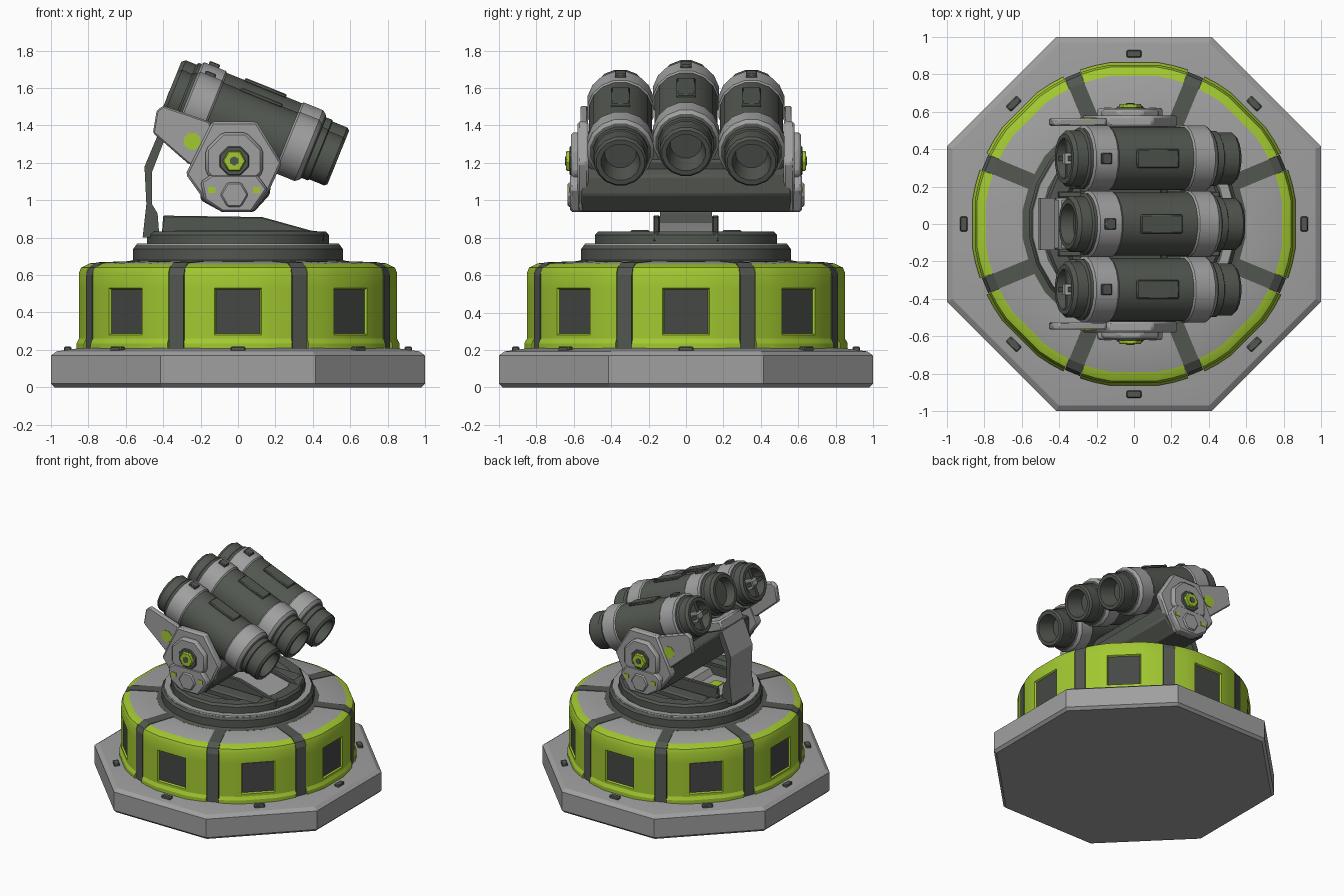
import bpy, bmesh, math
from mathutils import Matrix, Vector

if "Cube" in bpy.data.objects:
    bpy.data.objects.remove(bpy.data.objects["Cube"])


def material(name, rgb):
    m = bpy.data.materials.new(name)
    m.diffuse_color = (*rgb, 1)
    m.use_nodes = True
    m.node_tree.nodes["Principled BSDF"].inputs["Base Color"].default_value = m.diffuse_color
    return m


MATS = [material("light_grey", (0.35, 0.35, 0.35)),
        material("dark_grey", (0.085, 0.095, 0.08)),
        material("lime", (0.36, 0.58, 0.03)),
        material("window_dark", (0.06, 0.065, 0.06))]
GREY, DARK, LIME, WINDOW = range(4)


def finish(name, bm, smooth=35, matrix=None, bevel=0):
    bmesh.ops.remove_doubles(bm, verts=bm.verts, dist=1e-5)
    bmesh.ops.recalc_face_normals(bm, faces=bm.faces)
    if matrix:
        bm.transform(matrix)
    me = bpy.data.meshes.new(name)
    bm.to_mesh(me)
    bm.free()
    for m in MATS:
        me.materials.append(m)
    me.polygons.foreach_set("use_smooth", [True] * len(me.polygons))
    me.set_sharp_from_angle(angle=math.radians(smooth))
    ob = bpy.data.objects.new(name, me)
    bpy.context.collection.objects.link(ob)
    if bevel:
        b = ob.modifiers.new("bevel", "BEVEL")
        b.width, b.segments, b.limit_method = bevel, 1, "ANGLE"
    return ob


def sweep(prof, mats, angles, loop=True, caps=None):
    """Turn an (r, z) profile about z. loop: full turn; caps: material of end caps (closed profile)."""
    bm = bmesh.new()
    rows = [[bm.verts.new((r * math.cos(a), r * math.sin(a), z)) for r, z in prof]
            for a in angles]
    n, k = len(rows), len(prof)
    for i in range(n if loop else n - 1):
        A, B = rows[i], rows[(i + 1) % n]
        for j in range(k if caps is not None else k - 1):
            f = bm.faces.new((A[j], B[j], B[(j + 1) % k], A[(j + 1) % k]))
            f.material_index = mats[j] if isinstance(mats, list) else mats
    if caps is not None:
        for row in (rows[0], rows[-1]):
            bm.faces.new(row).material_index = caps
    return bm


def ring(n, offset=0.0):
    return [2 * math.pi * (i + offset) / n for i in range(n)]


def prism(name, pts, y0, y1, mat, bevel=0, matrix=None):
    """Extrude an (x, z) outline along y."""
    bm = bmesh.new()
    lo = [bm.verts.new((x, y0, z)) for x, z in pts]
    hi = [bm.verts.new((x, y1, z)) for x, z in pts]
    bm.faces.new(lo)
    bm.faces.new(hi)
    for i in range(len(pts)):
        j = (i + 1) % len(pts)
        bm.faces.new((lo[i], lo[j], hi[j], hi[i]))
    for f in bm.faces:
        f.material_index = mat
    return finish(name, bm, 20, matrix, bevel)


def rect(x0, x1, z0, z1):
    return [(x0, z0), (x1, z0), (x1, z1), (x0, z1)]


def ngon(cx, cz, r, n, off=0.5):
    return [(cx + r * math.cos(a), cz + r * math.sin(a)) for a in ring(n, off)]


# Octagonal base plate
k = 1 / math.cos(math.pi / 8)
prof = [(0, 0), (.98, 0), (1, .02), (1, .17), (.97, .192), (.84, .21), (0, .21)]
finish("base_plate", sweep([(r * k, z) for r, z in prof], GREY, ring(8, .5)), 20)

# Drum: armour panels with windows, struts between them, bolts on the base
panel = [(.58, .2), (.873, .2), (.873, .235), (.86, .26), (.86, .28), (.86, .53),
         (.86, .61), (.848, .64), (.80, .663), (.58, .672)]
panel_mats = [LIME] * 8 + [GREY, GREY]
strut = [(.5, .2), (.862, .2), (.862, .6), (.845, .64), (.80, .668), (.5, .678)]
for i in range(8):
    turn = Matrix.Rotation(i * math.pi / 4, 4, "Z")
    bm = sweep(panel, panel_mats, [math.radians(a) for a in (-19.4, -14, -8.4, 8.4, 14, 19.4)],
               False, LIME)
    win = [f for f in bm.faces if len(f.verts) == 4 and abs(f.calc_center_median().y) < .02
           and .3 < f.calc_center_median().z < .5 and f.calc_center_median().x > .8]
    bmesh.ops.recalc_face_normals(bm, faces=bm.faces)
    bmesh.ops.inset_individual(bm, faces=win, thickness=.01, depth=-.012)
    for f in win:
        f.material_index = WINDOW
    finish("drum_panel", bm, 25, turn)
    prism("drum_strut", strut, -.043, .043, DARK, 0,
          Matrix.Rotation((i + .5) * math.pi / 4, 4, "Z"))
    prism("base_bolt", rect(.89, .93, .18, .218), -.04, .04, DARK, .006, turn)

# Turntable
finish("turntable_lower", sweep([(0, .6), (.6, .6), (.6, .672), (.565, .68), (.565, .74),
                                 (.55, .76), (0, .76)], DARK, ring(24, .5)), 25)
finish("turntable_lip", sweep([(.50, .755), (.55, .755), (.545, .768), (.50, .768)], GREY,
                              ring(24, .5), True, GREY), 25)
finish("turntable_upper", sweep([(0, .75), (.495, .75), (.495, .815), (.48, .832), (.40, .832),
                                 (.38, .80), (0, .80)], DARK, ring(16, .5)), 25)

# Central guide with sloped rails and a pale floor
rail = [(-.41, .78), (.46, .78), (.46, .83), (.39, .838), (.13, .91), (-.40, .918)]
for s in (-1, 1):
    prism("guide_rail", rail, s * .14, s * .175, DARK, .006)
    prism("turntable_plate", [(-.38, .78), (.40, .78), (.36, .84), (-.34, .84)],
          s * .19, s * .30, DARK, .01)
prism("guide_floor", [(-.40, .78), (.44, .78), (.38, .825), (.12, .885), (-.12, .885),
                      (-.15, .84), (-.40, .84)], -.14, .14, GREY)
prism("guide_marker", rect(-.30, -.22, .835, .846), -.06, .06, LIME)

# Rear support arm, pale on its outer face
arm = prism("rear_support_arm", [(-.51, .80), (-.42, .80), (-.43, .93), (-.46, .98), (-.46, 1.15),
                                 (-.39, 1.33), (-.42, 1.37), (-.50, 1.18), (-.49, .98)],
            -.14, .14, DARK)
for p in arm.data.polygons:
    if p.normal.x < -.5:
        p.material_index = GREY

# Cross beam below the tubes
beam = [(-.2, 1.0), (-.085, .937), (.085, .937), (.17, 1.03), (.18, 1.13), (.12, 1.18), (-.2, 1.18)]
prism("cross_beam", beam, -.56, .56, DARK, .01)

# Side brackets, bosses and knobs
plate = [(-.28, 1.14), (-.18, 1.0), (-.085, .94), (.085, .94), (.17, 1.06), (.235, 1.2),
         (.10, 1.42), (-.14, 1.42)]
wing = [(-.455, 1.36), (-.26, 1.19), (-.10, 1.2), (-.15, 1.42), (-.40, 1.505), (-.435, 1.48)]
foot = [(-.20, 1.10), (-.18, 1.0), (-.085, .937), (.075, .937), (.16, 1.06), (.10, 1.14), (-.14, 1.14)]
for s in (-1, 1):
    prism("side_bracket", plate, s * .52, s * .58, GREY, .012)
    prism("bracket_wing", wing, s * .525, s * .565, GREY, .008)
    prism("wing_marker", ngon(-.245, 1.315, .048, 8), s * .56, s * .569, LIME)
    prism("bracket_foot", foot, s * .54, s * .62, GREY, .012)
    prism("foot_cap", ngon(-.02, 1.03, .075, 6, 0), s * .61, s * .632, GREY, .008)
    prism("pivot_boss", ngon(-.02, 1.21, .165, 8), s * .56, s * .615, GREY, .014)
    prism("pivot_ring", ngon(-.02, 1.21, .085, 8), s * .60, s * .622, DARK, .006)
    prism("pivot_knob", ngon(-.02, 1.21, .062, 6, 0), s * .61, s * .642, LIME, .006)
    prism("pivot_pin", ngon(-.02, 1.21, .025, 6), s * .63, s * .647, DARK)
    for t in (-1, 1):
        prism("foot_marker", rect(-.02 + t * .12 - .02, -.02 + t * .12 + .02, 1.04, 1.07),
              s * .61, s * .624, LIME)

# Tubes: local z runs along the barrel, tilted nose-down by 22 degrees
TILT = math.radians(22)
d = Vector((math.cos(TILT), 0, -math.sin(TILT)))
n = Vector((math.sin(TILT), 0, math.cos(TILT)))


def barrel_frame(y, lift):
    o = Vector((.526, y, 1.203)) + n * lift
    m = Matrix((n, Vector((0, 1, 0)), d)).transposed().to_4x4()
    m.translation = o
    return m


tube = [(0, -.90), (.10, -.90), (.11, -.97), (.135, -.97), (.152, -.95), (.152, -.89), (.165, -.88),
        (.165, -.865), (.18, -.855), (.18, -.73), (.172, -.72), (.172, -.29), (.18, -.28),
        (.18, -.17), (.165, -.15), (.15, -.14), (.15, -.105), (.142, -.10), (.142, -.015),
        (.13, 0), (.105, 0), (.085, -.13), (0, -.13)]
tube_mats = [GREY if 7 <= j <= 9 or 11 <= j <= 13 else DARK for j in range(len(tube) - 1)]
for y, lift in ((-.35, 0), (0, .055), (.35, 0)):
    frame = barrel_frame(y, lift)
    finish("launch_tube", sweep(tube, tube_mats, ring(16, .5)), 30, frame)
    prism("tube_clip", rect(.165, .195, -.83, -.77), -.03, .03, DARK, .005, frame)
    prism("tube_rail", rect(.16, .182, -.62, -.38), -.05, .05, DARK, .006, frame)
    if y:  # crossed vanes in the rear of the outer tubes
        prism("rear_vane", rect(-.11, .11, -.96, -.89), -.014, .014, DARK, 0, frame)
        prism("rear_vane", rect(-.014, .014, -.96, -.89), -.11, .11, DARK, 0, frame)
        prism("rear_hub", ngon(0, -.93, .045, 8), -.03, .03, GREY, 0, frame)

# Cradle joining tubes, beam and rear arm
frame = barrel_frame(0, 0)
prism("tube_cradle", rect(-.20, -.13, -.80, -.35), -.52, .52, DARK, .012, frame)
prism("cradle_link", rect(-.20, -.12, -.95, -.78), -.14, .14, GREY, .012, frame)
